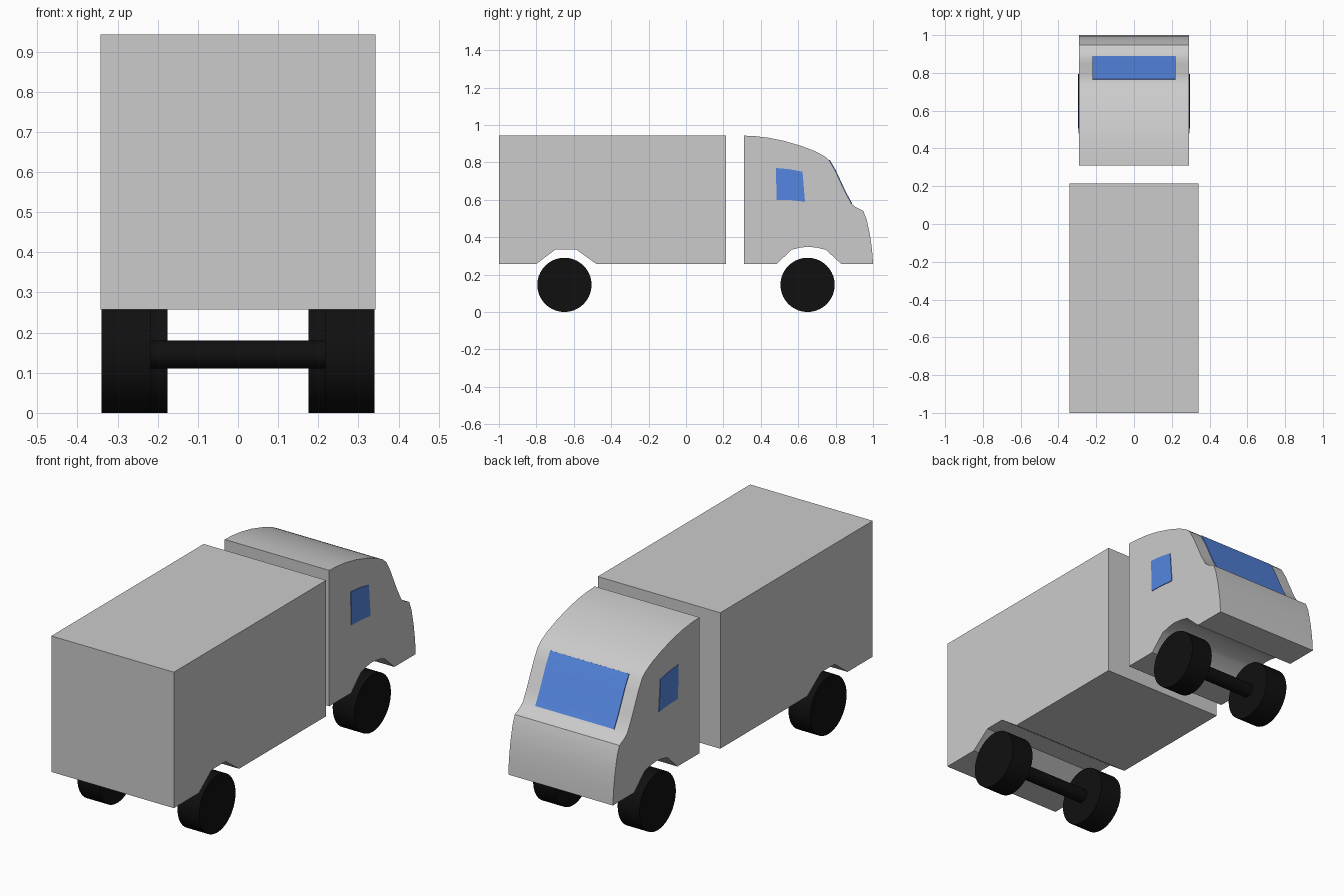
import bpy, bmesh, math
from mathutils import Vector

if "Cube" in bpy.data.objects:
    bpy.data.objects.remove(bpy.data.objects["Cube"])


def material(name, color):
    m = bpy.data.materials.new(name)
    m.diffuse_color = color
    m.use_nodes = True
    m.node_tree.nodes["Principled BSDF"].inputs["Base Color"].default_value = m.diffuse_color
    return m


BLACK = material("black_rubber", (0.005, 0.005, 0.005, 1))
BLUE = material("blue_glass", (0.09, 0.24, 0.75, 1))


def finish(obj, mat=None, angle=35):
    if mat:
        obj.data.materials.append(mat)
    bpy.ops.object.select_all(action='DESELECT')
    obj.select_set(True)
    bpy.context.view_layer.objects.active = obj
    bpy.ops.object.shade_smooth_by_angle(angle=math.radians(angle))


def prism(name, profile, x0, x1, mat=None):
    """Extrude a (y, z) side profile from x0 to x1."""
    bm = bmesh.new()
    face = bm.faces.new([bm.verts.new((x0, y, z)) for y, z in profile])
    ext = bmesh.ops.extrude_face_region(bm, geom=[face])
    verts = [v for v in ext["geom"] if isinstance(v, bmesh.types.BMVert)]
    bmesh.ops.translate(bm, verts=verts, vec=(x1 - x0, 0, 0))
    bmesh.ops.recalc_face_normals(bm, faces=bm.faces)
    mesh = bpy.data.meshes.new(name)
    bm.to_mesh(mesh)
    bm.free()
    obj = bpy.data.objects.new(name, mesh)
    bpy.context.collection.objects.link(obj)
    finish(obj, mat)
    return obj


def cylinder(name, x, y, radius, width):
    bpy.ops.mesh.primitive_cylinder_add(vertices=40, radius=radius, depth=width,
                                        location=(x, y, 0.145),
                                        rotation=(0, math.pi / 2, 0))
    obj = bpy.context.object
    obj.name = name
    finish(obj, BLACK)


# Cargo box with rear wheel arch
prism("cargo_box", [(-1, 0.257), (-1, 0.943), (0.215, 0.943), (0.215, 0.257),
                    (-0.48, 0.257), (-0.588, 0.335), (-0.697, 0.335),
                    (-0.80, 0.257)], -0.342, 0.342)

# Cab: rear wall, curved roof, windscreen slope, nose, front wheel arch
screen = [(0.765, 0.812), (0.797, 0.757), (0.85, 0.643), (0.885, 0.578)]
cab_profile = [(0.31, 0.257), (0.31, 0.943), (0.37, 0.940), (0.44, 0.932),
               (0.52, 0.916), (0.61, 0.890), (0.69, 0.860), (0.74, 0.833),
               *screen, (0.908, 0.560), (0.948, 0.540), (0.966, 0.495),
               (0.984, 0.41), (0.995, 0.33), (1.0, 0.257), (0.83, 0.257),
               (0.747, 0.333), (0.70, 0.344), (0.65, 0.349), (0.61, 0.344),
               (0.565, 0.333), (0.485, 0.257)]
prism("cab", cab_profile, -0.292, 0.292)

# Windscreen: thin sheet following the slope
n = Vector((0.234, 0.12)).normalized() * 0.004
outer = [(y + n.x, z + n.y) for y, z in screen]
inner = [(y - n.x, z - n.y) for y, z in screen]
prism("windscreen", outer + inner[::-1], -0.22, 0.22, BLUE)

# Side windows
side = [(0.48, 0.77), (0.55, 0.764), (0.623, 0.75), (0.636, 0.59), (0.56, 0.598), (0.485, 0.60)]
for s, label in ((-1, "left"), (1, "right")):
    prism(label + "_window", side, s * 0.286, s * 0.295, BLUE)

# Axles and wheels
for label, y, outer_x in (("front", 0.65, 0.297), ("rear", -0.65, 0.34)):
    cylinder(label + "_axle", 0, y, 0.035, 2 * outer_x - 0.16)
    for s, hand in ((-1, "left"), (1, "right")):
        cylinder(f"{label}_{hand}_wheel", s * (outer_x - 0.061), y, 0.145, 0.122)
